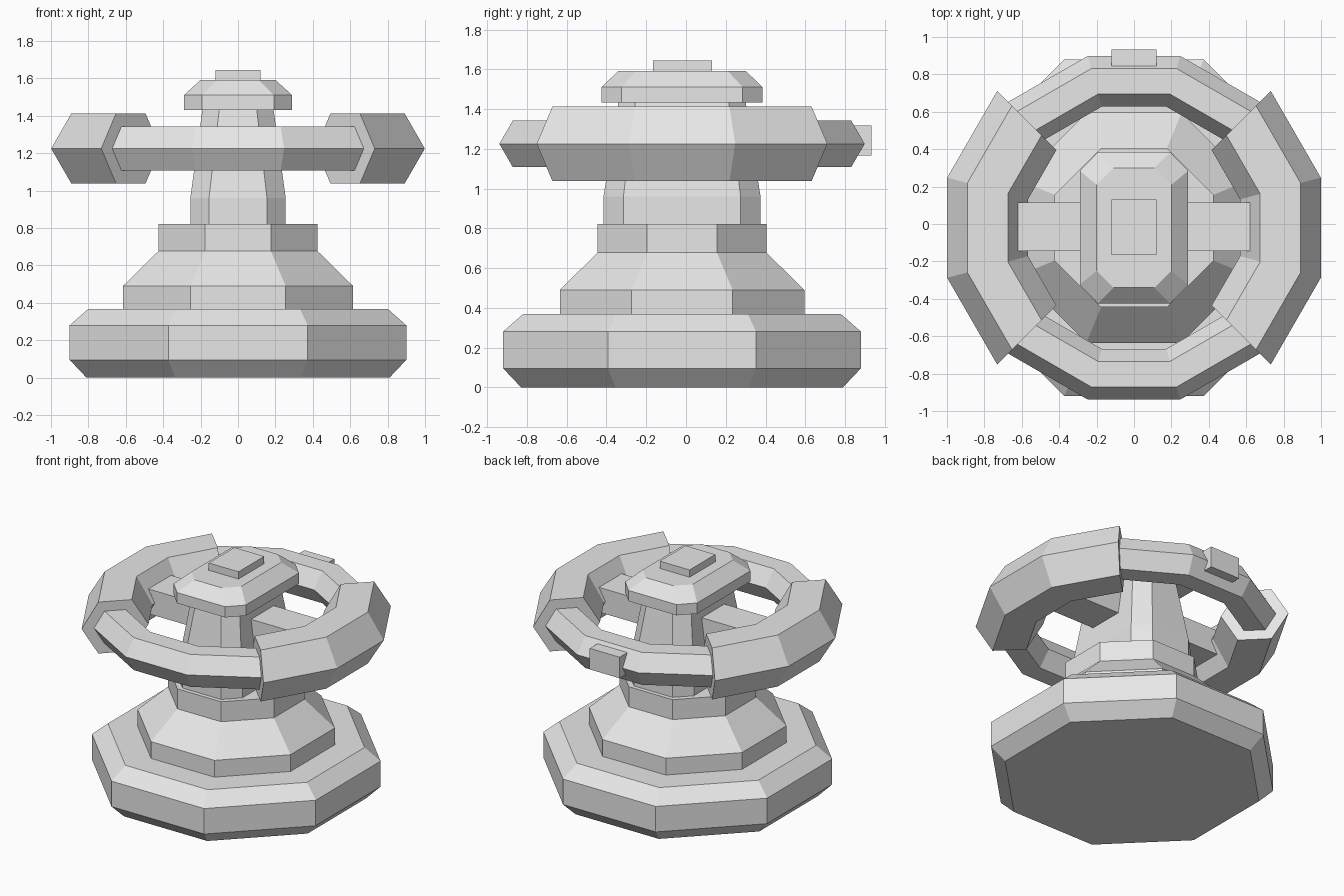
import bpy, bmesh
from math import sin, cos, pi, radians

CENTRE_Y = -0.02   # shared axis of the body and wheel
WHEEL_Z = 1.225

cube = bpy.data.objects.get("Cube")
if cube:
    bpy.data.objects.remove(cube, do_unlink=True)

grey = bpy.data.materials.new("plain grey")
grey.use_nodes = True
grey.diffuse_color = (0.8, 0.8, 0.8, 1)
grey.node_tree.nodes["Principled BSDF"].inputs["Base Color"].default_value = (0.8, 0.8, 0.8, 1)


def finish(name, bm):
    bmesh.ops.recalc_face_normals(bm, faces=bm.faces)
    mesh = bpy.data.meshes.new(name)
    bm.to_mesh(mesh)
    bm.free()
    mesh.materials.append(grey)
    obj = bpy.data.objects.new(name, mesh)
    bpy.context.collection.objects.link(obj)
    return obj


def skin(name, rings):
    """Join closed loops of points into a capped solid."""
    bm = bmesh.new()
    loops = [[bm.verts.new(p) for p in ring] for ring in rings]
    n = len(loops[0])
    for a, b in zip(loops, loops[1:]):
        for i in range(n):
            j = (i + 1) % n
            bm.faces.new((a[i], a[j], b[j], b[i]))
    bm.faces.new(loops[0])
    bm.faces.new(loops[-1])
    return finish(name, bm)


def octagon(hx, hy, cx, cy, z):
    """Rectangle with cut corners: half sizes, then half lengths of the flats."""
    quarter = [(hx, cy), (cx, hy)]
    pts = quarter + [(-x, y) for x, y in reversed(quarter)]
    pts += [(-x, -y) for x, y in pts]
    return [(x, y + CENTRE_Y, z) for x, y in pts]


def regular(r, z):
    return octagon(r, r, r * 0.414, r * 0.414, z)


def wheel_arc(name, start, size):
    """Three-segment arc of a twelve-sided wheel with a hexagonal section."""
    rings = []
    for k in range(4):
        a = radians(start + 30 * k)
        ring = []
        for i in range(6):
            r = (0.783 + size * cos(i * pi / 3)) / cos(pi / 12)
            ring.append((r * cos(a), r * sin(a) + CENTRE_Y,
                         WHEEL_Z + size * sin(i * pi / 3)))
        rings.append(ring)
    return skin(name, rings)


def box(name, low, high):
    (x0, y0, z0), (x1, y1, z1) = low, high
    return skin(name, [[(x0, y0, z), (x1, y0, z), (x1, y1, z), (x0, y1, z)]
                       for z in (z0, z1)])


# Stepped pedestal
skin("base", [regular(0.81, 0), regular(0.9, 0.095),
              regular(0.9, 0.28), regular(0.8, 0.368)])
skin("pedestal", [regular(0.615, 0.36), regular(0.615, 0.49), regular(0.425, 0.677)])
skin("collar", [regular(0.425, 0.677), regular(0.425, 0.822)])

# Tapered column and its cap
skin("column", [octagon(0.255, 0.395, 0.155, 0.295, 0.82),
                octagon(0.255, 0.395, 0.155, 0.295, 0.96),
                octagon(0.19, 0.32, 0.1, 0.235, 1.435)])
skin("cap", [octagon(0.29, 0.405, 0.193, 0.305, 1.432),
             octagon(0.29, 0.405, 0.193, 0.305, 1.51),
             octagon(0.2, 0.32, 0.11, 0.23, 1.592)])
box("cap_knob", (-0.12, -0.165, 1.58), (0.12, 0.13, 1.645))

# Wheel: slim arcs front and back, thick grips at the sides
wheel_arc("rim_back", 45, 0.136)
wheel_arc("rim_front", 225, 0.136)
wheel_arc("grip_left", -45, 0.216)
wheel_arc("grip_right", 135, 0.216)

# Spokes and rear plate
for side, name in ((1, "spoke_left"), (-1, "spoke_right")):
    box(name, (side * 0.12, -0.145, WHEEL_Z - 0.09), (side * 0.625, 0.115, WHEEL_Z + 0.09))
box("rear_plate", (-0.12, 0.8, 1.165), (0.12, 0.934, 1.318))
